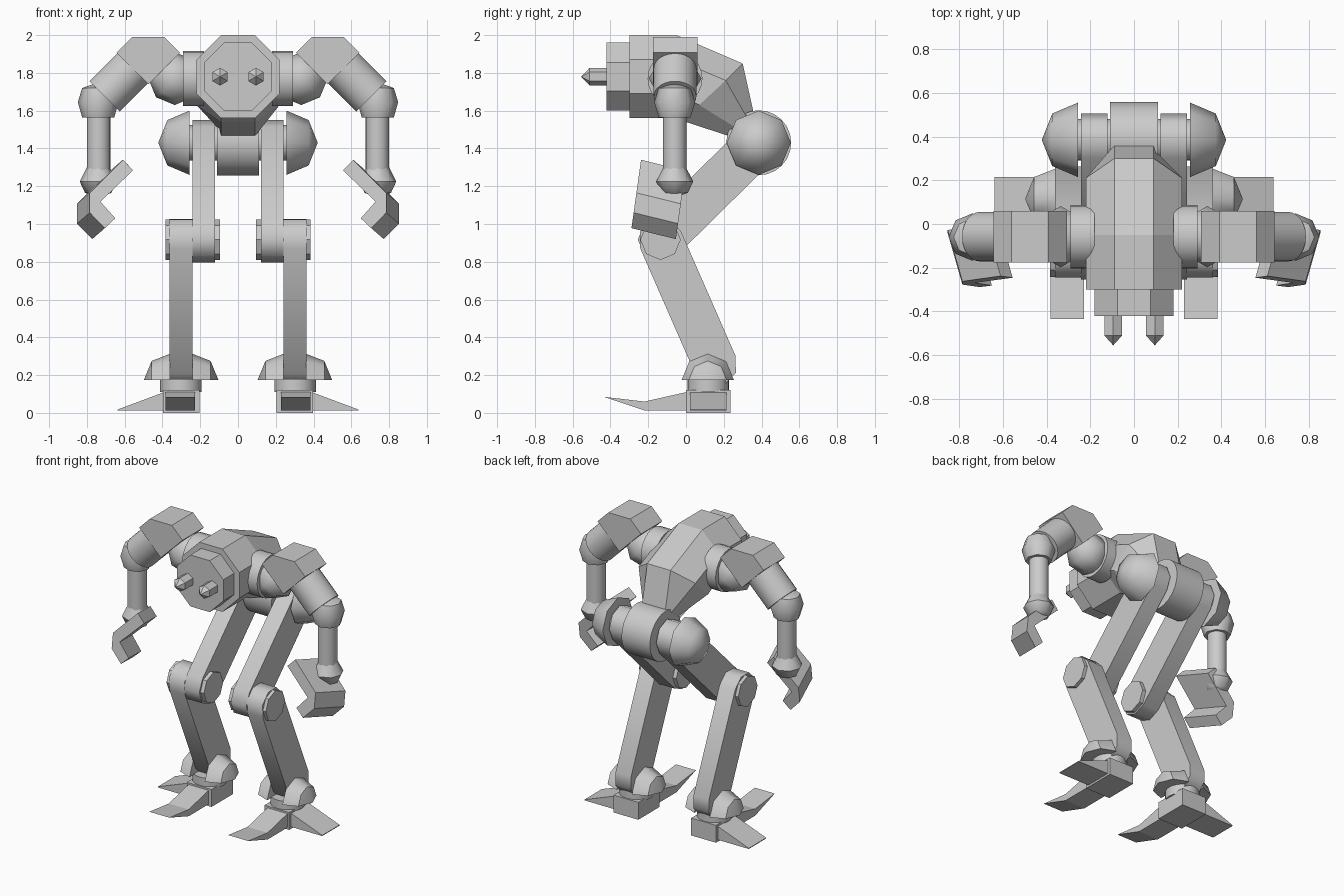
import bpy, bmesh, math
from mathutils import Vector as V

if "Cube" in bpy.data.objects:
    bpy.data.objects.remove(bpy.data.objects["Cube"])


def finish(name, bm, mirror=True, smooth=None):
    bmesh.ops.remove_doubles(bm, verts=bm.verts, dist=1e-4)
    bmesh.ops.recalc_face_normals(bm, faces=bm.faces)
    me = bpy.data.meshes.new(name)
    bm.to_mesh(me)
    bm.free()
    ob = bpy.data.objects.new(name, me)
    bpy.context.collection.objects.link(ob)
    if smooth:
        bpy.ops.object.select_all(action='DESELECT')
        bpy.context.view_layer.objects.active = ob
        ob.select_set(True)
        bpy.ops.object.shade_smooth_by_angle(angle=math.radians(smooth))
    if mirror:
        ob.modifiers.new("mirror", 'MIRROR').use_mirror_merge = False
    return ob


def loft(name, rings, mirror=True, smooth=None):
    """Skin a list of equal-length point rings and cap both ends."""
    bm = bmesh.new()
    rows = [[bm.verts.new(p) for p in r] for r in rings]
    n = len(rows[0])
    for a, b in zip(rows, rows[1:]):
        for i in range(n):
            j = (i + 1) % n
            bm.faces.new((a[i], a[j], b[j], b[i]))
    bm.faces.new(rows[0])
    bm.faces.new(rows[-1])
    return finish(name, bm, mirror, smooth)


def lathe(name, origin, axis, profile, n=24, phase=0, mirror=True, smooth=30):
    """Turn (distance, radius) pairs round an axis."""
    o, d = V(origin), V(axis).normalized()
    u = V((1, 0, 0)) if abs(d.y) > .9 else V((0, 1, 0))
    w = d.cross(u)
    ang = [phase + math.tau * i / n for i in range(n)]
    rings = [[o + d * t + (u * math.cos(a) + w * math.sin(a)) * max(r, 1e-6) for a in ang]
             for t, r in profile]
    return loft(name, rings, mirror, smooth)


def prism(name, pts, shift, mirror=True, smooth=None):
    return loft(name, [pts, [V(p) + V(shift) for p in pts]], mirror, smooth)


def box(name, x0, x1, y0, y1, z0, z1, mirror=True):
    return prism(name, [(x0, y0, z0), (x1, y0, z0), (x1, y1, z0), (x0, y1, z0)],
                 (0, 0, z1 - z0), mirror)


def link_bar(name, a, b, r, x0, x1):
    """Flat bar with faceted round ends between two (y, z) pivots."""
    t = math.atan2(b[1] - a[1], b[0] - a[0])
    pts = []
    for c, s in ((a, t + math.pi / 2), (b, t - math.pi / 2)):
        for i in range(5):
            k = s + i * math.pi / 4
            pts.append((x0, c[0] + r * math.cos(k), c[1] + r * math.sin(k)))
    return prism(name, pts, (x1 - x0, 0, 0), smooth=46)


def octagon(top, upper, lower, bottom):
    """Symmetric eight-sided section from four (x, y, z) half points."""
    half = [top, upper, lower, bottom]
    return half + [(-x, y, z) for x, y, z in reversed(half)]


# Torso: octagonal tube bending down to the hips
loft("torso", [
    octagon((.09, -.3, 2), (.22, -.3, 1.87), (.22, -.3, 1.69), (.09, -.3, 1.56)),
    octagon((.09, -.05, 2), (.22, -.05, 1.87), (.22, -.04, 1.69), (.09, -.03, 1.56)),
    octagon((.09, .30, 1.85), (.22, .21, 1.76), (.22, .07, 1.63), (.09, 0, 1.54)),
    octagon((.09, .36, 1.58), (.1, .33, 1.55), (.1, .28, 1.5), (.09, .23, 1.465))], False)

# Face plate and eyes
lathe("face_plate", (0, -.28, 1.78), (0, -1, 0), [(0, .195), (.14, .195)], 8, math.pi / 8, False)
lathe("eye", (.095, -.4, 1.78), (0, -1, 0), [(0, .047), (.11, .047), (.155, 0)], 6, math.pi / 6)

# Hips
HIP, KNEE, ANKLE = (.385, 1.43), (-.135, .917), (.155, .255)
lathe("hip_drum", (-.11, *HIP), (1, 0, 0), [(0, .172), (.22, .172)], 24, 0, False)
lathe("hip_axle", (-.27, *HIP), (1, 0, 0), [(0, .095), (.54, .095)], 24, 0, False)
lathe("hip_dome", (.257, *HIP), (1, 0, 0), [(0, .17), (.117, .12), (.165, 0)], 8, smooth=46)

# Legs
link_bar("thigh", KNEE, HIP, .12, .122, .242)
link_bar("shin", KNEE, ANKLE, .117, .242, .362)
lathe("knee_pin", (.095, *KNEE), (1, 0, 0), [(0, .107), (.29, .107)], 8)

# Ankle half domes either side of the shin
for side, x0, s in (("inner", .242, -1), ("outer", .36, 1)):
    bm = bmesh.new()
    for t, r in ((0, .138), (.097, .1), (.138, 0)):
        for i in range(5 if r else 1):
            a = math.pi * i / 4
            bm.verts.new((x0 + s * t, .115 + r * math.cos(a), .175 + r * math.sin(a)))
    bmesh.ops.convex_hull(bm, input=bm.verts)
    bmesh.ops.dissolve_limit(bm, angle_limit=.02, verts=bm.verts, edges=bm.edges)
    finish("ankle_dome_" + side, bm, smooth=46)
lathe("ankle_disc", (.302, .118, .11), (0, 0, 1), [(0, .11), (.07, .11)])

# Feet with a front toe and an outer toe
box("foot_block", .205, .397, 0, .235, 0, .122)
prism("front_toe", [(.228, .01, .112), (.228, -.22, .06), (.228, -.435, .085),
                    (.228, -.22, .013), (.228, .01, .013)], (.155, 0, 0))
prism("outer_toe", [(.39, .022, .11), (.637, .022, .018), (.637, .022, .013),
                    (.39, .022, .013)], (0, .193, 0))

# Shoulders
lathe("shoulder_disc", (.18, -.058, 1.77), (1, 0, 0), [(0, .145), (.11, .145)])
B = .14
lathe("shoulder_ball", (.335, -.058, 1.77), (1, 0, 1),
      [(B * -math.cos(math.pi * i / 4), B * math.sin(math.pi * i / 4)) for i in range(5)],
      8, smooth=46)
prism("shoulder_block", [(.307, -.176, 1.907), (.39, -.176, 1.99), (.56, -.176, 1.99),
                         (.643, -.176, 1.907), (.475, -.176, 1.74)], (0, .236, 0))

# Arms
lathe("upper_arm", (.54, -.058, 1.842), (1, 0, -1), [(0, .113), (.235, .113)])
lathe("elbow_ball", (.74, -.06, 1.565), (0, 0, 1),
      [(0, .085), (.08, .108), (.155, .085), (.185, 0)], 8, smooth=46)
lathe("forearm", (.738, -.06, 1.25), (0, 0, 1), [(0, .062), (.34, .062)])
lathe("wrist_ball", (.74, -.06, 1.14), (0, 0, 1),
      [(0, 0), (.025, .07), (.085, .098), (.16, .06)], 8, smooth=46)

# Claw hand: bent profile, leaning and turned outwards
claw = [(.61, 1.34), (.555, 1.285), (.728, 1.118), (.65, 1.03), (.705, .978),
        (.785, 1.06), (.785, 1.165)]
prism("claw_hand", [(x, -.238 - (1.34 - z) * .14, z) for x, z in claw], (.067, .235, -.058))
